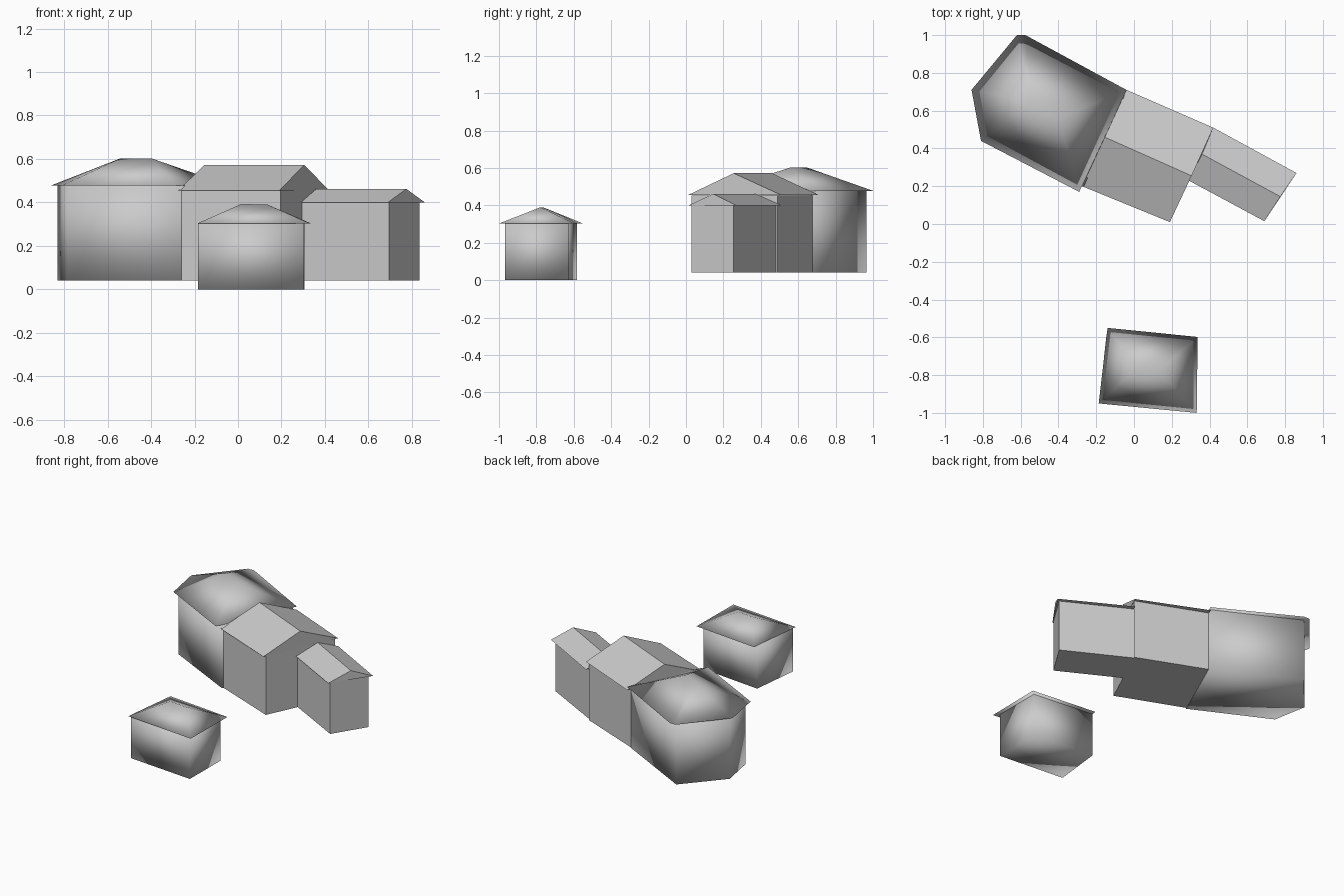
import bpy, bmesh
from mathutils import Vector

if "Cube" in bpy.data.objects:
    bpy.data.objects.remove(bpy.data.objects["Cube"])


def finish(bm, name, smooth):
    bmesh.ops.recalc_face_normals(bm, faces=bm.faces)
    me = bpy.data.meshes.new(name)
    for f in bm.faces:
        f.smooth = smooth
    bm.to_mesh(me)
    bm.free()
    ob = bpy.data.objects.new(name, me)
    bpy.context.collection.objects.link(ob)
    return ob


def ring(bm, pts, z):
    return [bm.verts.new((x, y, z)) for x, y in pts]


def walls(name, pts, z0, z1, smooth=False):
    """Closed prism over a footprint."""
    bm = bmesh.new()
    a, b = ring(bm, pts, z0), ring(bm, pts, z1)
    n = len(pts)
    for i in range(n):
        j = (i + 1) % n
        bm.faces.new((a[i], a[j], b[j], b[i]))
    bm.faces.new(a[::-1])
    bm.faces.new(b)
    return finish(bm, name, smooth)


def roof(name, pts, ridge, z_eave, z_ridge, smooth=False):
    """Eave outline joined to a two-point ridge (hip, or gable if the ridge meets the edge)."""
    bm = bmesh.new()
    e = ring(bm, pts, z_eave)
    r = ring(bm, ridge, z_ridge)
    near = [min(r, key=lambda v: (Vector(p) - v.co.xy).length) for p in pts]
    n = len(pts)
    for i in range(n):
        j = (i + 1) % n
        f = [e[i], e[j], near[j]]
        if near[i] is not near[j]:
            f.append(near[i])
        bm.faces.new(f)
    bm.faces.new(e[::-1])
    return finish(bm, name, smooth)


# Large hipped wing
walls("large_wing_walls",
      [(-0.60, 0.965), (-0.83, 0.70), (-0.785, 0.46), (-0.265, 0.20), (-0.05, 0.68)],
      0.04, 0.477, True)
roof("large_wing_roof",
     [(-0.62, 1.0), (-0.86, 0.71), (-0.81, 0.44), (-0.29, 0.17), (-0.04, 0.71), (-0.575, 1.0)],
     [(-0.54, 0.645), (-0.40, 0.56)], 0.478, 0.603, True)

# Middle gabled wing
walls("middle_wing_walls",
      [(-0.06, 0.68), (-0.26, 0.21), (0.195, 0.03), (0.41, 0.49)], 0.04, 0.454)
roof("middle_wing_roof",
     [(-0.04, 0.71), (-0.275, 0.20), (0.19, 0.01), (0.42, 0.51)],
     [(-0.155, 0.46), (0.305, 0.255)], 0.455, 0.572)

# Low gabled wing
walls("low_wing_walls",
      [(0.40, 0.485), (0.28, 0.25), (0.695, 0.03), (0.835, 0.255)], 0.04, 0.399)
roof("low_wing_roof",
     [(0.42, 0.51), (0.29, 0.23), (0.69, 0.015), (0.86, 0.27)],
     [(0.36, 0.37), (0.775, 0.145)], 0.40, 0.462)

# Detached outbuilding
walls("outbuilding_walls",
      [(-0.145, -0.582), (-0.183, -0.925), (0.303, -0.967), (0.305, -0.628)], 0.0, 0.302, True)
roof("outbuilding_roof",
     [(-0.14, -0.55), (-0.187, -0.95), (0.332, -1.0), (0.337, -0.598)],
     [(0.01, -0.765), (0.135, -0.778)], 0.303, 0.39, True)
